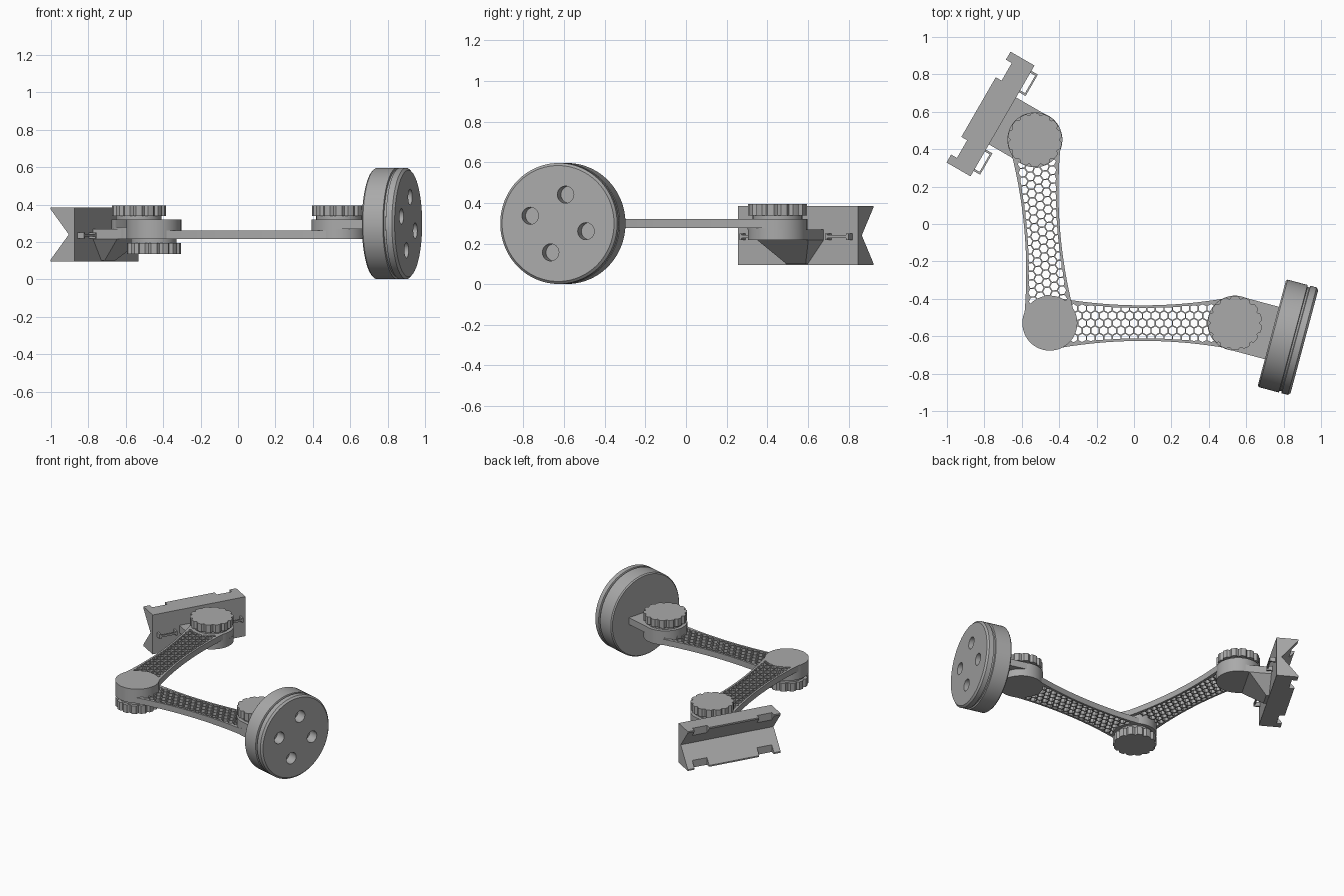
import bpy, bmesh, math
from mathutils import Matrix, Vector

if "Cube" in bpy.data.objects:
    bpy.data.objects.remove(bpy.data.objects["Cube"])

grey = bpy.data.materials.new("plain grey")
grey.use_nodes = True
COLOUR = (0.4, 0.4, 0.4, 1)
grey.diffuse_color = COLOUR
grey.node_tree.nodes["Principled BSDF"].inputs["Base Color"].default_value = COLOUR


def frame(x, y, angle, z=0):
    return Matrix.Translation((x, y, z)) @ Matrix.Rotation(angle, 4, 'Z')


def finish(name, bm, place=Matrix()):
    bmesh.ops.recalc_face_normals(bm, faces=bm.faces)
    bm.transform(place)
    mesh = bpy.data.meshes.new(name)
    bm.to_mesh(mesh)
    bm.free()
    mesh.materials.append(grey)
    ob = bpy.data.objects.new(name, mesh)
    bpy.context.collection.objects.link(ob)
    return ob


def add_prism(bm, pts, z0, z1):
    face = bm.faces.new([bm.verts.new((x, y, z0)) for x, y in pts])
    ext = bmesh.ops.extrude_face_region(bm, geom=[face], use_keep_orig=True)
    new = [v for v in ext["geom"] if isinstance(v, bmesh.types.BMVert)]
    bmesh.ops.translate(bm, verts=new, vec=(0, 0, z1 - z0))


def prism(name, pts, z0, z1, place=Matrix()):
    bm = bmesh.new()
    add_prism(bm, pts, z0, z1)
    return finish(name, bm, place)


def circle(r, n=64, cx=0, cy=0, start=0):
    return [(cx + r * math.cos(start + i * math.tau / n),
             cy + r * math.sin(start + i * math.tau / n)) for i in range(n)]


def rect(x0, x1, y0, y1):
    return [(x0, y0), (x1, y0), (x1, y1), (x0, y1)]


def cut(ob, cutter):
    mod = ob.modifiers.new("cut", 'BOOLEAN')
    mod.operation, mod.object, mod.solver = 'DIFFERENCE', cutter, 'EXACT'
    deps = bpy.context.evaluated_depsgraph_get()
    mesh = bpy.data.meshes.new_from_object(ob.evaluated_get(deps))
    ob.modifiers.clear()
    ob.data = mesh
    bpy.data.objects.remove(cutter)


ELBOW, WRIST, SHOULDER = Vector((-0.45, -0.53)), Vector((0.54, -0.53)), Vector((-0.53, 0.45))
LOW, MID, HIGH = 0.217, 0.27, 0.32
R = 0.147


# Arms: waisted plate pierced by a honeycomb, with a round pad at each end
def arm(name, a, b, plate_z, pad_z):
    d = b - a
    half_len = d.length / 2
    place = frame(*((a + b) / 2), math.atan2(d.y, d.x))

    def half_width(x):
        return 0.095 + 0.047 * (x / half_len) ** 2

    end = half_len - 0.03
    xs = [end * (i / 16 - 1) for i in range(33)]
    outline = [(x, -half_width(x)) for x in xs] + [(x, half_width(x)) for x in reversed(xs)]
    plate = prism(name + "_plate", outline, *plate_z, place)

    pitch, rib = 0.046, 0.007
    side = (pitch - rib) / math.sqrt(3)
    row_step = pitch * math.sqrt(3) / 2
    reach = half_len - 0.1
    bm = bmesh.new()
    for row in range(-4, 5):
        for col in range(-14, 15):
            cx, cy = (col + 0.5 * (row % 2)) * pitch, row * row_step
            limit = half_width(cx) - 0.014
            if abs(cx) > reach or abs(cy) - side / 2 > limit - 0.004:
                continue
            cell = [(x, max(-limit, min(limit, y)))
                    for x, y in circle(side, 6, cx, cy, math.pi / 6)]
            add_prism(bm, cell, plate_z[0] - 0.02, plate_z[1] + 0.02)
    cut(plate, finish("honeycomb_cutter", bm, place))
    for label, p in (("_near_pad", a), ("_far_pad", b)):
        prism(name + label, circle(R), *pad_z, frame(*p, 0))


arm("lower_arm", ELBOW, WRIST, (LOW, 0.26), (LOW, MID))
arm("upper_arm", ELBOW, SHOULDER, (0.277, HIGH), (MID, HIGH))


# Fluted clamp knobs with a short neck
def knob(name, p, z0, z1, neck):
    n = 168
    pts = []
    for i in range(n):
        t = i * math.tau / n
        r = 0.145 - 0.013 * max(0, math.cos(14 * t)) ** 1.5
        pts.append((r * math.cos(t), r * math.sin(t)))
    prism(name, pts, z0, z1, frame(*p, 0))
    prism(name + "_neck", circle(0.122), *neck, frame(*p, 0))


knob("wrist_knob", WRIST, 0.338, 0.395, (HIGH, 0.338))
knob("shoulder_knob", SHOULDER, 0.338, 0.395, (HIGH, 0.338))
knob("elbow_knob", ELBOW, 0.136, 0.195, (0.195, LOW))

# Round base: lathed drum with a groove and four screw holes
tilt = math.radians(-15)
wrist_frame = frame(*WRIST, tilt)
prism("base_tongue", rect(0, 0.21, -0.145, 0.145), MID, HIGH, wrist_frame)
prism("base_tongue_pad", circle(R), MID, HIGH, wrist_frame)

profile = [(0, 0), (0.29, 0), (0.2975, 0.008), (0.2975, 0.118), (0.287, 0.121),
           (0.287, 0.131), (0.2975, 0.134), (0.2975, 0.168), (0.285, 0.18), (0, 0.18)]
bm = bmesh.new()
verts = [bm.verts.new((r, 0, h)) for r, h in profile]
edges = [bm.edges.new(pair) for pair in zip(verts, verts[1:])]
bmesh.ops.spin(bm, geom=verts + edges, axis=(0, 0, 1), cent=(0, 0, 0),
               angle=math.tau, steps=96, use_duplicate=False)
bmesh.ops.remove_doubles(bm, verts=bm.verts, dist=0.0001)
drum_frame = wrist_frame @ Matrix.Translation((0.204, 0, 0.2985)) @ Matrix.Rotation(math.pi / 2, 4, 'Y')
drum = finish("base_drum", bm, drum_frame)
bm = bmesh.new()
for k in range(4):
    t = math.radians(75 + 90 * k)
    # drum-local -x is up, +y is sideways
    add_prism(bm, circle(0.042, 32, -0.147 * math.sin(t), 0.147 * math.cos(t)), 0.11, 0.2)
cut(drum, finish("screw_hole_cutter", bm, drum_frame))

# Mount: V-grooved rail block, local +x faces outward
mount = frame(-0.703, 0.551, math.radians(150))
MID_Z, LENGTH = 0.24, 0.342
section = [(0, -0.145), (0.148, -0.145), (0.148, -0.135), (0.035, 0),
           (0.148, 0.135), (0.148, 0.145), (0, 0.145)]
stand = Matrix.Translation((0, 0, MID_Z)) @ Matrix.Rotation(math.pi / 2, 4, 'X')
block = prism("mount_block", section, -LENGTH, LENGTH, mount @ stand)
bm = bmesh.new()
for s in (-1, 1):
    y0, y1 = sorted((s * 0.184, s * 0.293))
    add_prism(bm, rect(0.112, 0.2, y0, y1), 0, 0.5)
cut(block, finish("notch_cutter", bm, mount))

# Mount tongue under the shoulder, with a tapering gusset below
prism("mount_tongue", rect(-0.2, 0.01, -0.145, 0.145), LOW, MID, mount)
prism("mount_tongue_pad", circle(R, cx=-0.2), LOW, MID, mount)
bm = bmesh.new()
for s in (-1, 1):
    for p in ((-0.15, 0.145, LOW), (0.01, 0.145, LOW), (0.01, 0.055, 0.1), (-0.02, 0.055, 0.1)):
        bm.verts.new((p[0], s * p[1], p[2]))
bmesh.ops.convex_hull(bm, input=bm.verts)
finish("mount_gusset", bm, mount)

# Wire staples on the inner face of the block
for s, side in ((-1, "far"), (1, "near")):
    c = s * 0.243
    bm = bmesh.new()
    add_prism(bm, rect(-0.04, -0.03, c - 0.065, c + 0.065), 0.228, 0.242)
    for e in (-0.06, 0.06):
        add_prism(bm, rect(-0.04, 0.005, c + e - 0.006, c + e + 0.006), 0.218, 0.25)
    finish(side + "_staple", bm, mount)

# Smooth the round walls, keep the edges crisp
bpy.ops.object.select_all(action='DESELECT')
for ob in bpy.context.collection.objects:
    if ob.type == 'MESH':
        ob.select_set(True)
        bpy.context.view_layer.objects.active = ob
bpy.ops.object.shade_smooth_by_angle(angle=math.radians(30))
